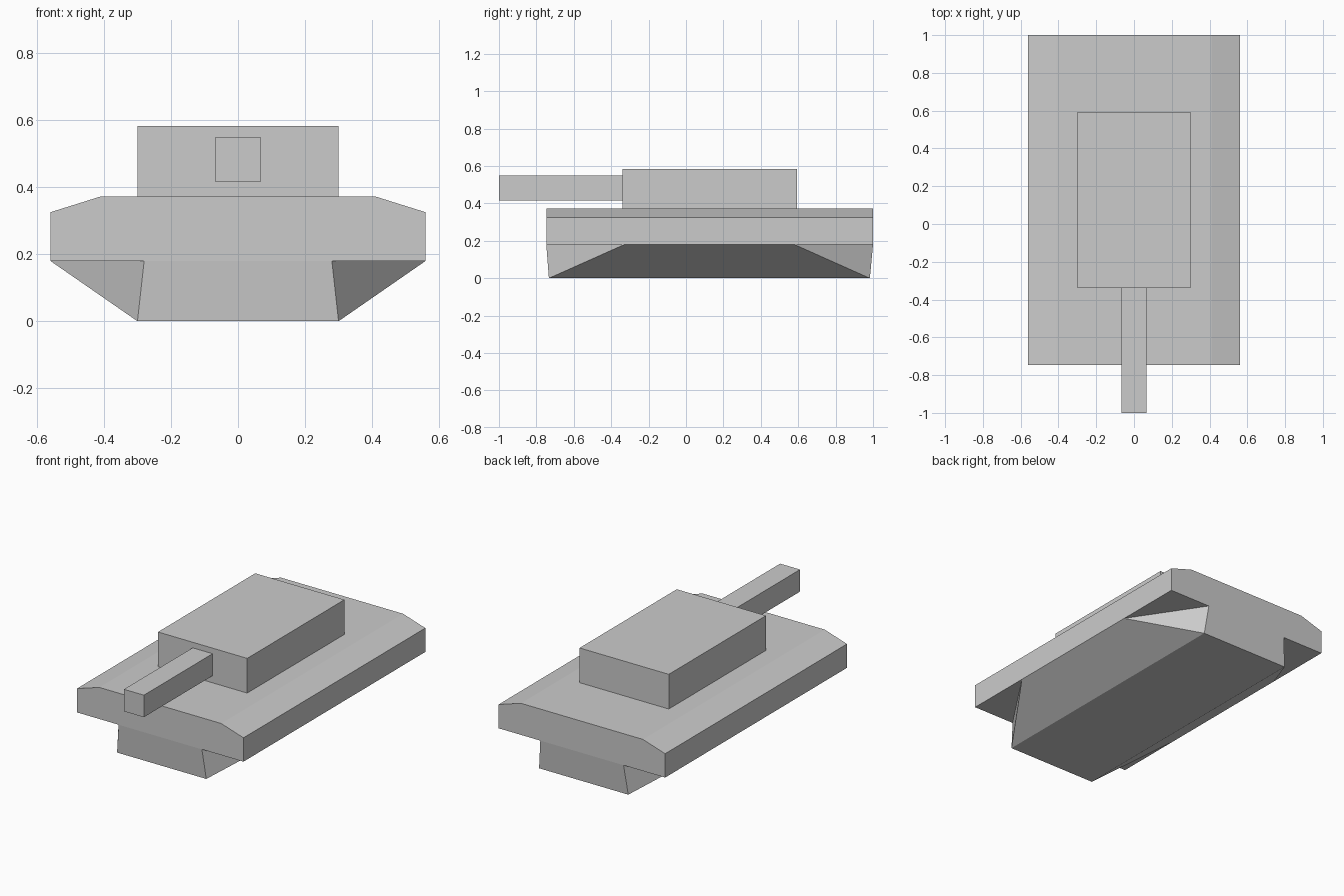
import bpy, bmesh

if "Cube" in bpy.data.objects:
    bpy.data.objects.remove(bpy.data.objects["Cube"])


def finish(name, bm):
    bmesh.ops.recalc_face_normals(bm, faces=bm.faces[:])
    mesh = bpy.data.meshes.new(name)
    bm.to_mesh(mesh)
    bm.free()
    obj = bpy.data.objects.new(name, mesh)
    bpy.context.collection.objects.link(obj)
    return obj


def prism(name, profile, y0, y1):
    """Extrude an x-z profile along y."""
    bm = bmesh.new()
    face = bm.faces.new([bm.verts.new((x, y0, z)) for x, z in profile])
    ext = bmesh.ops.extrude_face_region(bm, geom=[face])
    verts = [v for v in ext["geom"] if isinstance(v, bmesh.types.BMVert)]
    bmesh.ops.translate(bm, verts=verts, vec=(0, y1 - y0, 0))
    return finish(name, bm)


def box(name, half_width, z0, z1, y0, y1):
    w = half_width
    return prism(name, [(-w, z0), (w, z0), (w, z1), (-w, z1)], y0, y1)


# Upper hull with sloped shoulders
half = [(0.56, 0.18), (0.56, 0.325), (0.41, 0.372)]
prism("upper_hull", half + [(-x, z) for x, z in reversed(half)], -0.747, 1.0)

# Lower hull: eight-sided top tapering to a rectangular belly
bm = bmesh.new()
for s in (-1, 1):
    for x, y, z in [(0.28, -0.747, 0.18), (0.56, -0.33, 0.18),
                    (0.56, 0.58, 0.18), (0.28, 1.0, 0.18),
                    (0.30, -0.733, 0), (0.30, 0.983, 0)]:
        bm.verts.new((s * x, y, z))
bmesh.ops.convex_hull(bm, input=bm.verts[:])
bmesh.ops.dissolve_limit(bm, angle_limit=0.01, verts=bm.verts[:], edges=bm.edges[:])
finish("lower_hull", bm)

# Turret and gun
box("turret", 0.30, 0.372, 0.583, -0.34, 0.594)
box("gun_barrel", 0.067, 0.415, 0.549, -1.0, -0.34)
